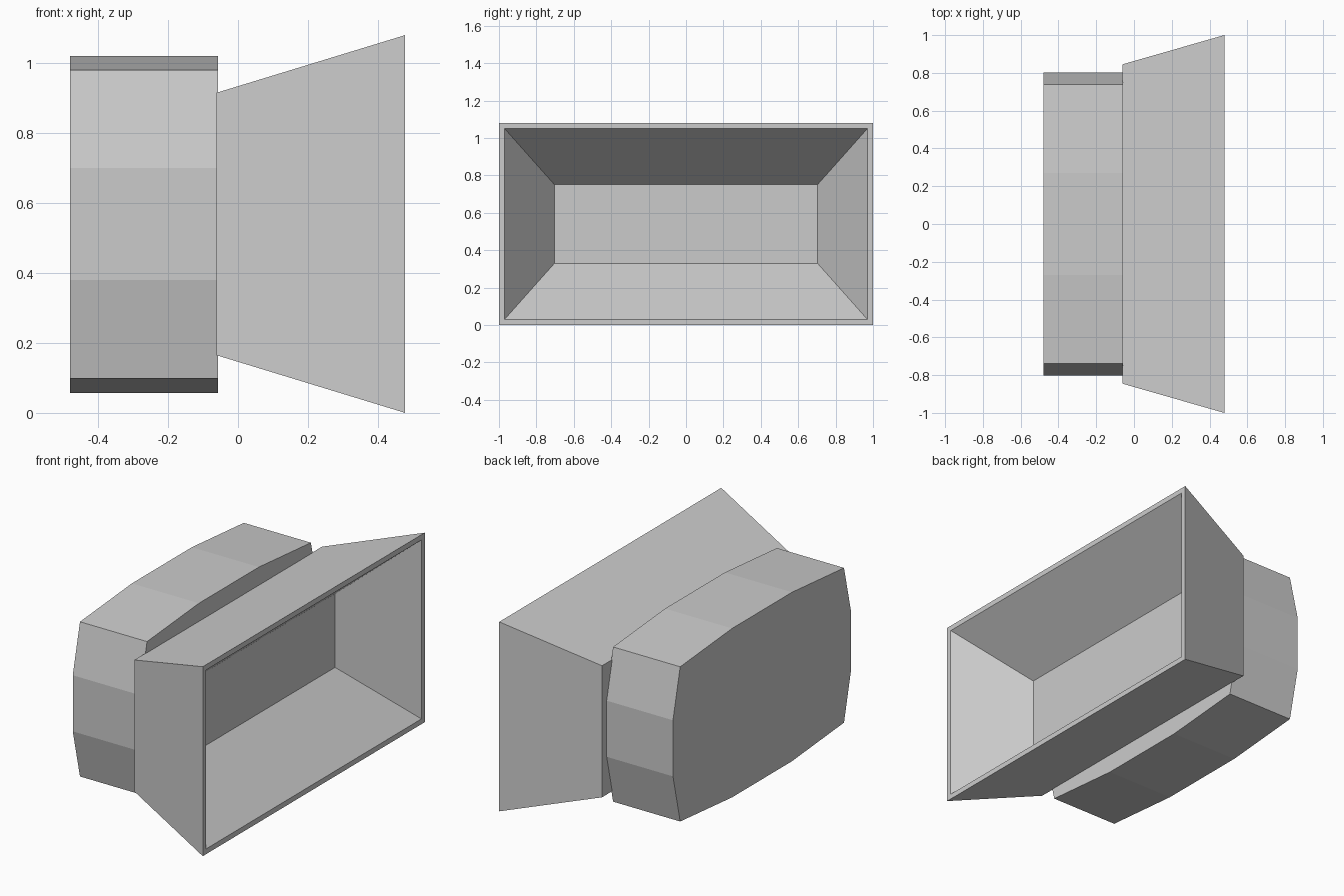
import bpy
import bmesh

if "Cube" in bpy.data.objects:
    bpy.data.objects.remove(bpy.data.objects["Cube"])


def make_object(name, bm):
    bmesh.ops.recalc_face_normals(bm, faces=bm.faces)
    mesh = bpy.data.meshes.new(name)
    bm.to_mesh(mesh)
    bm.free()
    obj = bpy.data.objects.new(name, mesh)
    bpy.context.collection.objects.link(obj)
    return obj


def loft(name, rings):
    """Skin a run of (x, yz profile) rings along x and cap both ends."""
    bm = bmesh.new()
    loops = [[bm.verts.new((x, y, z)) for y, z in prof] for x, prof in rings]
    for a, b in zip(loops, loops[1:]):
        n = len(a)
        for i in range(n):
            j = (i + 1) % n
            bm.faces.new((a[i], a[j], b[j], b[i]))
    bm.faces.new(loops[0])
    bm.faces.new(loops[-1])
    return make_object(name, bm)


def rect(half_y, low, high):
    return [(-half_y, low), (half_y, low), (half_y, high), (-half_y, high)]


# Flared hood: outer shell, thin rim, then tapered recess with a flat back
loft("flared_hood", [
    (-0.062, rect(0.845, 0.165, 0.915)),
    (0.478, rect(1.0, 0.0, 1.08)),
    (0.478, rect(0.97, 0.03, 1.05)),
    (0.12, rect(0.703, 0.33, 0.75)),
])

# Rear housing: rounded rectangle with three facets per side
half = [(0.27, 0.057), (0.738, 0.098), (0.803, 0.38),
        (0.803, 0.70), (0.738, 0.98), (0.27, 1.02)]
profile = half + [(-y, z) for y, z in reversed(half)]
loft("rear_housing", [(-0.48, profile), (-0.057, profile)])
